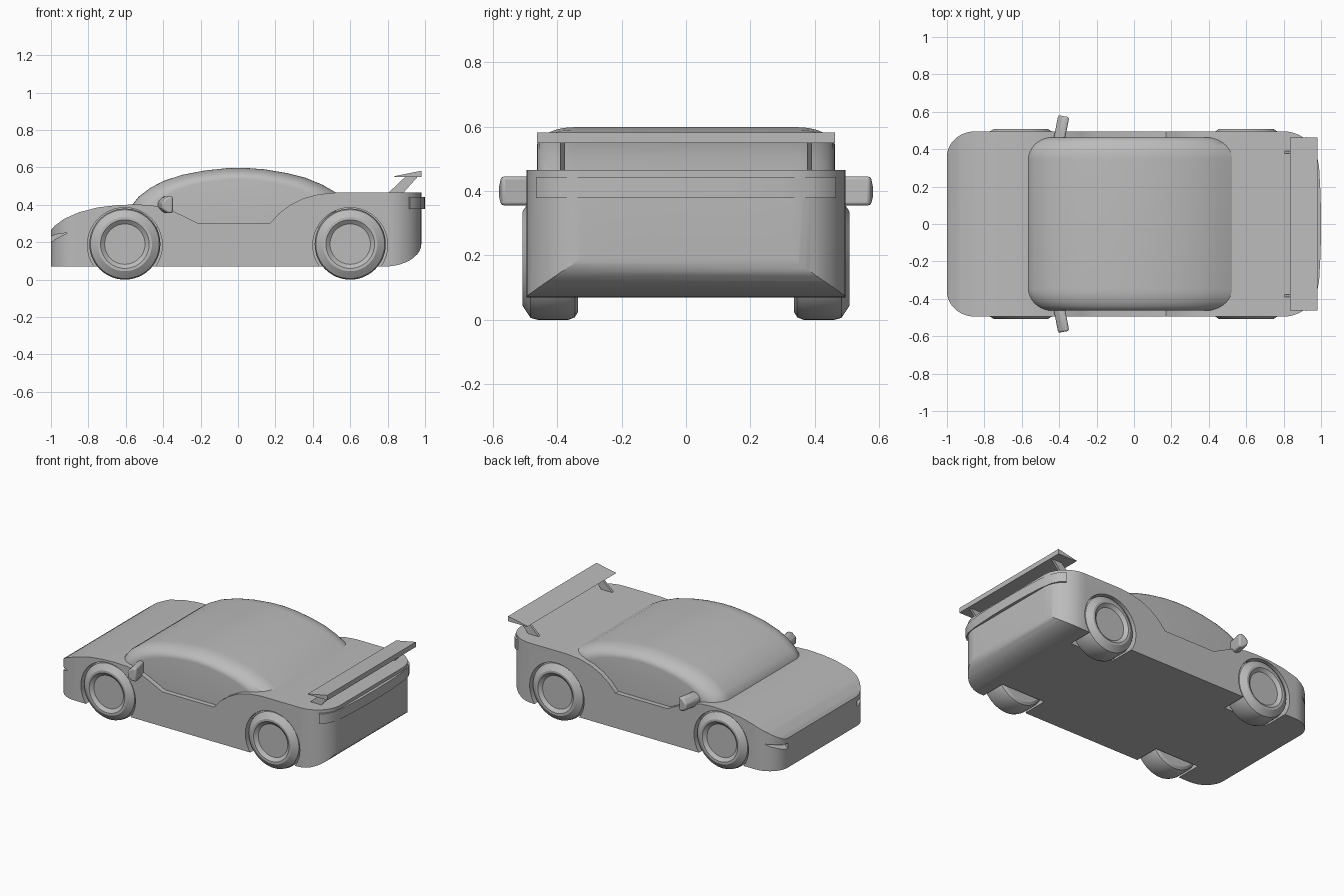
import bpy, bmesh, math
from mathutils import Vector, Matrix

if "Cube" in bpy.data.objects:
    bpy.data.objects.remove(bpy.data.objects["Cube"])

grey = bpy.data.materials.new("plain_grey")
grey.use_nodes = True
grey.diffuse_color = (0.5, 0.5, 0.5, 1)
grey.node_tree.nodes["Principled BSDF"].inputs["Base Color"].default_value = (0.5, 0.5, 0.5, 1)


def finish(name, bm, angle=30):
    bmesh.ops.recalc_face_normals(bm, faces=bm.faces)
    mesh = bpy.data.meshes.new(name)
    bm.to_mesh(mesh)
    bm.free()
    mesh.materials.append(grey)
    ob = bpy.data.objects.new(name, mesh)
    bpy.context.collection.objects.link(ob)
    smooth(ob, angle)
    return ob


def smooth(ob, angle=30):
    bpy.ops.object.select_all(action='DESELECT')
    ob.select_set(True)
    bpy.context.view_layer.objects.active = ob
    bpy.ops.object.shade_smooth_by_angle(angle=math.radians(angle))


def side_prism(name, outline, y0, y1):
    """Extrude an (x, z) outline along y."""
    bm = bmesh.new()
    face = bm.faces.new([bm.verts.new((x, y0, z)) for x, z in outline])
    ext = bmesh.ops.extrude_face_region(bm, geom=[face])["geom"]
    bmesh.ops.translate(bm, vec=(0, y1 - y0, 0),
                        verts=[v for v in ext if isinstance(v, bmesh.types.BMVert)])
    return finish(name, bm)


def plan_prism(name, outline, z0, z1):
    """Extrude an (x, y) outline along z."""
    bm = bmesh.new()
    face = bm.faces.new([bm.verts.new((x, y, z0)) for x, y in outline])
    ext = bmesh.ops.extrude_face_region(bm, geom=[face])["geom"]
    bmesh.ops.translate(bm, vec=(0, 0, z1 - z0),
                        verts=[v for v in ext if isinstance(v, bmesh.types.BMVert)])
    return finish(name, bm)


def cut(ob, tool, operation='DIFFERENCE'):
    mod = ob.modifiers.new("cut", 'BOOLEAN')
    mod.operation, mod.object, mod.solver = operation, tool, 'EXACT'
    # keep the cut ahead of any shading modifier
    bpy.context.view_layer.objects.active = ob
    bpy.ops.object.modifier_move_to_index(modifier=mod.name, index=0)
    bpy.ops.object.modifier_apply(modifier=mod.name)
    bpy.data.objects.remove(tool)


def arc(cx, cy, rx, ry, a0, a1, n):
    return [(cx + rx * math.cos(math.radians(a0 + (a1 - a0) * i / n)),
             cy + ry * math.sin(math.radians(a0 + (a1 - a0) * i / n))) for i in range(n + 1)]


# Body: side profile with door scoops, trimmed to a rounded plan
hood = [(-1, 0.07), (-1, 0.265), (-0.98, 0.288), (-0.93, 0.325), (-0.85, 0.36),
        (-0.75, 0.386), (-0.65, 0.398), (-0.55, 0.402), (-0.46, 0.398), (-0.36, 0.372)]
scoop = [(-0.28, 0.335), (-0.21, 0.3), (0.17, 0.3), (0.22, 0.355), (0.28, 0.4),
         (0.35, 0.435), (0.43, 0.456), (0.52, 0.465)]
tail = [(0.98, 0.465)] + arc(0.78, 0.19, 0.2, 0.12, 0, -90, 10)
body = side_prism("body", hood + scoop + tail, -0.6, 0.6)
half_plan = arc(0.8, 0.325, 0.18, 0.17, 0, 90, 12) + arc(-0.85, 0.36, 0.15, 0.135, 90, 180, 12)
plan = half_plan + [(x, -y) for x, y in reversed(half_plan)]
cut(body, plan_prism("plan_cutter", plan, 0, 0.8), 'INTERSECT')

# Wheel wells and slim headlight slots
for side in (-1, 1):
    for x in (-0.605, 0.6):
        cut(body, side_prism("arch_cutter", arc(x, 0.185, 0.2, 0.2, 0, 351, 39),
                             side * 0.32, side * 0.6))
    slot = [(-1.05, 0.15), (-0.98, 0.215), (-0.91, 0.25), (-0.96, 0.245), (-1.05, 0.215)]
    cut(body, side_prism("slot_cutter", slot, side * 0.36, side * 0.55))
smooth(body)

# Cabin bubble: roof arch lofted across with rounded shoulders
roof = [(-0.57, 0.28), (-0.57, 0.395), (-0.53, 0.445), (-0.47, 0.49), (-0.4, 0.527),
        (-0.3, 0.56), (-0.18, 0.583), (-0.06, 0.596), (0.03, 0.598), (0.14, 0.59),
        (0.26, 0.57), (0.36, 0.545), (0.45, 0.508), (0.525, 0.465), (0.525, 0.28)]
bm = bmesh.new()
rings = []
steps = [-90 + 10 * i for i in range(10)] + [10 * i for i in range(10)]
for i, deg in enumerate(steps):
    a = math.radians(deg)
    inset = 1 - math.cos(a)
    y = math.copysign(0.345, i - 9.5) + 0.118 * math.sin(a)
    rings.append([bm.verts.new((x * (1 - 0.2 * inset), y, 0.28 + (z - 0.28) * (1 - 0.19 * inset)))
                  for x, z in roof])
for r0, r1 in zip(rings, rings[1:]):
    for j in range(len(roof)):
        k = (j + 1) % len(roof)
        bm.faces.new((r0[j], r0[k], r1[k], r1[j]))
bm.faces.new(rings[0])
bm.faces.new(rings[-1])
finish("cabin", bm, 40)

# Wheels: tyre, rim and dished hub turned as one profile of (radius, offset)
wheel_profile = [(0, 0.335), (0.165, 0.335), (0.182, 0.345), (0.19, 0.365), (0.19, 0.46),
                 (0.184, 0.482), (0.165, 0.495), (0.145, 0.508), (0.13, 0.508),
                 (0.108, 0.49), (0, 0.49)]
for end, x in (("front", -0.605), ("rear", 0.6)):
    for side, label in ((-1, "right"), (1, "left")):
        bm = bmesh.new()
        verts = [bm.verts.new((x + r, side * y, 0.19)) for r, y in wheel_profile]
        edges = [bm.edges.new(pair) for pair in zip(verts, verts[1:])]
        bmesh.ops.spin(bm, geom=verts + edges, cent=(x, 0, 0.19), axis=(0, 1, 0),
                       angle=math.tau, steps=48, use_duplicate=False)
        bmesh.ops.remove_doubles(bm, verts=bm.verts, dist=0.0005)
        finish(f"{end}_wheel_{label}", bm, 25)

# Rear trim band wrapping the tail
half_band = [(1.0, 0), (0.998, 0.15), (0.99, 0.3), (0.975, 0.39), (0.95, 0.44), (0.92, 0.465),
             (0.9, 0.44)]
band = half_band + [(x, -y) for x, y in reversed(half_band[1:])]
plan_prism("rear_trim", band, 0.378, 0.443)

# Spoiler blade and its two raked struts
side_prism("spoiler_blade", [(0.835, 0.553), (0.84, 0.549), (0.98, 0.549), (0.98, 0.582)],
           -0.463, 0.463)
for side, label in ((-1, "right"), (1, "left")):
    side_prism(f"spoiler_strut_{label}",
               [(0.8, 0.46), (0.88, 0.46), (0.965, 0.555), (0.9, 0.555)],
               side * 0.376, side * 0.391)

# Door mirrors: pointed pods swept slightly back
for side, label in ((-1, "right"), (1, "left")):
    pod = side_prism(f"mirror_{label}",
                     [(-0.03, -0.022), (-0.03, 0.015), (0.0, 0.045), (0.03, 0.045),
                      (0.03, -0.045), (0.0, -0.045)], -0.075, 0.075)
    pod.data.transform(Matrix.Translation(Vector((-0.39, side * 0.503, 0.4)))
                       @ Matrix.Rotation(-side * math.radians(11), 4, 'Z'))
    bevel = pod.modifiers.new("soft_edges", 'BEVEL')
    bevel.width, bevel.segments = 0.01, 2
